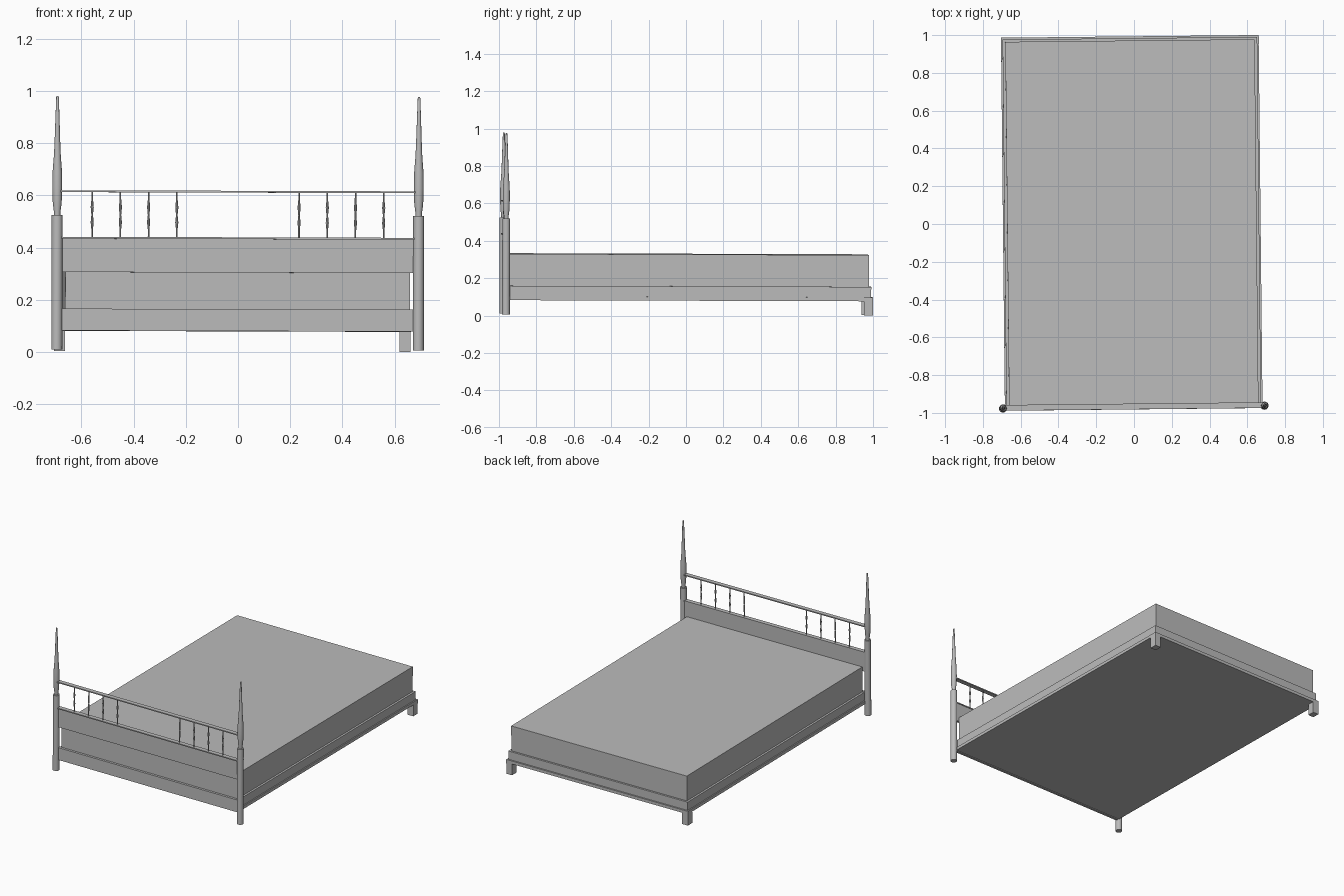
import bpy, bmesh, math
from mathutils import Matrix

if "Cube" in bpy.data.objects:
    bpy.data.objects.remove(bpy.data.objects["Cube"])

grey = bpy.data.materials.new("plain grey")
grey.use_nodes = True
colour = (0.5, 0.5, 0.5, 1)
grey.diffuse_color = colour
grey.node_tree.nodes["Principled BSDF"].inputs["Base Color"].default_value = colour

# The whole bed stands very slightly turned and tilted
PLACE = (Matrix.Translation((-0.012, 0, 0.005))
         @ Matrix.Rotation(math.radians(0.6), 4, 'Z')
         @ Matrix.Rotation(math.radians(0.18), 4, 'Y')
         @ Matrix.Rotation(math.radians(-0.18), 4, 'X'))


def finish(name, bm, smooth=False):
    bmesh.ops.recalc_face_normals(bm, faces=bm.faces)
    mesh = bpy.data.meshes.new(name)
    bm.to_mesh(mesh)
    bm.free()
    mesh.materials.append(grey)
    obj = bpy.data.objects.new(name, mesh)
    bpy.context.collection.objects.link(obj)
    obj.matrix_world = PLACE
    if smooth:
        bpy.ops.object.select_all(action='DESELECT')
        obj.select_set(True)
        bpy.context.view_layer.objects.active = obj
        bpy.ops.object.shade_smooth_by_angle(angle=math.radians(40))
    return obj


def box(name, x, y, z):
    """Box from three (low, high) ranges."""
    bm = bmesh.new()
    bmesh.ops.create_cube(bm, size=1)
    for v in bm.verts:
        v.co = [(lo + hi) / 2 + c * (hi - lo) for c, (lo, hi) in zip(v.co, (x, y, z))]
    return finish(name, bm)


def turned(name, x, y, profile, sides):
    """Turned part from (radius, height) pairs, capped at both ends."""
    bm = bmesh.new()
    rings = []
    for r, z in profile:
        rings.append([bm.verts.new((x + r * math.cos(math.tau * i / sides),
                                    y + r * math.sin(math.tau * i / sides), z))
                      for i in range(sides)])
    for a, b in zip(rings, rings[1:]):
        for i in range(sides):
            j = (i + 1) % sides
            bm.faces.new((a[i], a[j], b[j], b[i]))
    bm.faces.new(rings[0])
    bm.faces.new(rings[-1])
    return finish(name, bm, smooth=True)


POST_X, POST_Y = 0.692, -0.97
FRONT = -0.957
BACK = 0.993

# Stepped bed base and mattress
box("base_plinth", (-0.682, 0.682), (FRONT, BACK), (0.077, 0.0975))
box("base_frame", (-0.674, 0.674), (FRONT, BACK - 0.01), (0.0975, 0.154))
box("mattress", (-0.66, 0.66), (FRONT, BACK - 0.023), (0.154, 0.324))

# Footboard panels and rails
span = (-POST_X, POST_X)
box("footboard_lower_panel", span, (-0.973, FRONT), (0.072, 0.156))
box("footboard_upper_panel", span, (-0.973, FRONT), (0.296, 0.425))
box("footboard_panel_cap", span, (-0.983, -0.953), (0.424, 0.431))
box("footboard_top_rail", span, (-0.983, -0.953), (0.602, 0.609))

# Turned posts, square back legs and spindles, mirrored left and right
post = [(0.021, 0), (0.021, 0.514), (0.012, 0.514), (0.013, 0.53),
        (0.017, 0.56), (0.019, 0.62), (0.018, 0.68), (0.013, 0.745),
        (0.011, 0.79), (0.008, 0.88), (0.005, 0.965), (0.003, 0.97)]
spindle = [(0.003, 0.43), (0.003, 0.46), (0.006, 0.487), (0.003, 0.515),
           (0.006, 0.545), (0.003, 0.575), (0.003, 0.603)]
for side, s in (("left", 1), ("right", -1)):
    turned(f"{side}_front_post", s * POST_X, POST_Y, post, 16)
    box(f"{side}_back_leg", sorted((s * 0.64, s * 0.6825)), (0.945, BACK + 0.0005), (0, 0.0975))
    for n in range(4):
        turned(f"{side}_spindle_{n + 1}", s * (0.234 + n * 0.108), POST_Y + 0.002, spindle, 8)
